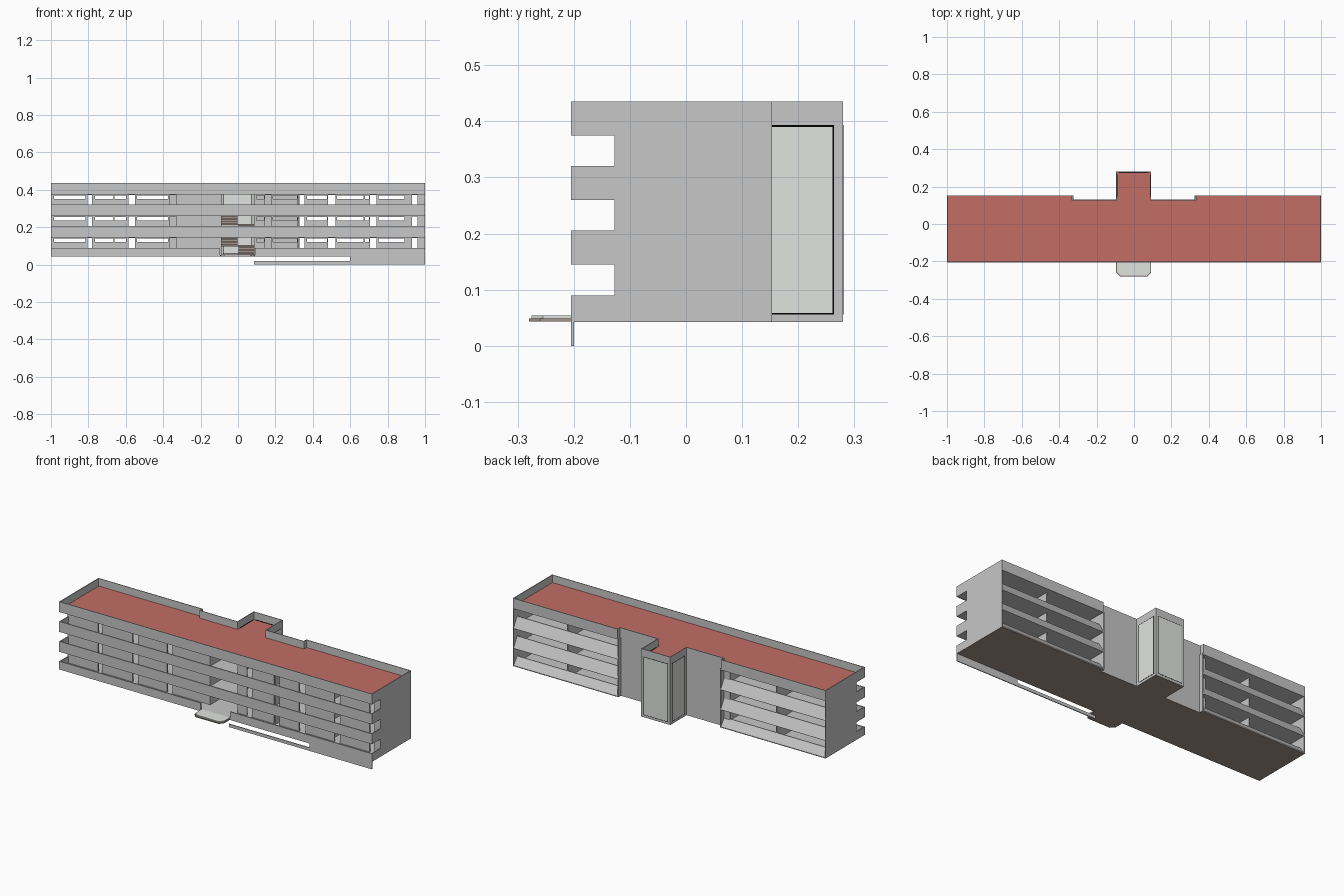
import bpy, bmesh

if "Cube" in bpy.data.objects:
    bpy.data.objects.remove(bpy.data.objects["Cube"])

def mat(name, r, g, b):
    m = bpy.data.materials.new(name)
    m.diffuse_color = (r, g, b, 1)
    m.use_nodes = True
    m.node_tree.nodes["Principled BSDF"].inputs["Base Color"].default_value = m.diffuse_color
    return m

WALL = mat("concrete grey", 0.57, 0.57, 0.57)
GLASS = mat("pale glass", 0.75, 0.77, 0.745)
ROOF = mat("roof red", 0.54, 0.155, 0.13)
BROWN = mat("stone brown", 0.37, 0.30, 0.26)
BLACK = mat("frame black", 0.0, 0.0, 0.0)

def finish(name, bm, *mats):
    bmesh.ops.recalc_face_normals(bm, faces=bm.faces)
    me = bpy.data.meshes.new(name)
    bm.to_mesh(me)
    bm.free()
    for m in mats:
        me.materials.append(m)
    ob = bpy.data.objects.new(name, me)
    bpy.context.collection.objects.link(ob)
    return ob

def boxes(name, m, items):
    """Each item is (x0, x1, y0, y1, z0, z1)."""
    bm = bmesh.new()
    for x0, x1, y0, y1, z0, z1 in items:
        if x1 - x0 < 1e-4 or z1 - z0 < 1e-4:
            continue
        vs = bmesh.ops.create_cube(bm, size=1)["verts"]
        for v in vs:
            v.co = (x1 if v.co.x > 0 else x0, y1 if v.co.y > 0 else y0, z1 if v.co.z > 0 else z0)
    return finish(name, bm, m)

def prism(name, m, pts, a, b, axis="z"):
    """Extrude a 2D profile: (x, y) along z, or (y, z) along x."""
    bm = bmesh.new()
    put = (lambda p, t: (p[0], p[1], t)) if axis == "z" else (lambda p, t: (t, p[0], p[1]))
    f = bm.faces.new([bm.verts.new(put(p, a)) for p in pts])
    ext = bmesh.ops.extrude_face_region(bm, geom=[f])["geom"]
    for v in ext:
        if isinstance(v, bmesh.types.BMVert):
            v.co[2 if axis == "z" else 0] = b
    return finish(name, bm, m)

# Levels and main lines
BASE, TOP = 0.043, 0.435
FLOORS = [0.052, 0.16, 0.275]
BANDS = [(BASE, 0.09), (0.145, 0.205), (0.26, 0.32), (0.375, TOP)]
FRONT, INNER, BACK, MID, TOWER = -0.205, -0.127, 0.153, 0.13, 0.28
SX0, SX1 = -0.095, 0.091
OUTLINE = [(-1, FRONT), (1, FRONT), (1, BACK), (.33, BACK), (.33, MID), (SX1, MID), (SX1, TOWER),
           (SX0, TOWER), (SX0, MID), (-.33, MID), (-.33, BACK), (-1, BACK)]

# Ground slab (a hair inside the walls) and roof deck
prism("ground_slab", BROWN, [(x * .999, y * .997) for x, y in OUTLINE], BASE - .0006, 0.047)
roof = prism("roof_deck", WALL, [(x * .999, y * .997) for x, y in OUTLINE], 0.376, 0.391)
roof.data.materials.append(ROOF)
for f in roof.data.polygons:
    f.material_index = int(f.normal.z > 0.9)

# Parapet around the roof
bm = bmesh.new()
lo = [bm.verts.new((x, y, 0.375)) for x, y in OUTLINE]
hi = [bm.verts.new((x, y, TOP)) for x, y in OUTLINE]
for i in range(len(OUTLINE)):
    j = (i + 1) % len(OUTLINE)
    bm.faces.new((lo[i], lo[j], hi[j], hi[i]))
par = finish("roof_parapet", bm, WALL)
sol = par.modifiers.new("thickness", "SOLIDIFY")
sol.thickness, sol.offset, sol.use_even_offset = 0.004, -1, True

# Storey floors: two wings plus the gallery in the middle
items = [(-0.995, 0.995, FRONT + .002, 0.02, 0.046, 0.052)]
for z0, z1 in ((0.145, 0.16), (0.26, 0.275)):
    items += [(-0.998, SX0, FRONT + .002, 0.122, z0, z1), (SX1, 0.998, FRONT + .002, 0.122, z0, z1),
              (SX0, SX1, FRONT + .002, 0.02, z0, z1)]
items += [(-0.995, SX0, 0.02, 0.122, 0.046, 0.052), (SX1, 0.995, 0.02, 0.122, 0.046, 0.052)]
boxes("storey_floors", WALL, items)

# Front gallery balustrades, open at the entrance
items = [(-1, 1, FRONT, FRONT + .007, a, b) for a, b in BANDS[1:3]]
items += [(-1, SX0, FRONT, FRONT + .007, *BANDS[0]), (SX1, 1, FRONT, FRONT + .007, *BANDS[0])]
boxes("gallery_balustrades", WALL, items)

# Notched end walls
prof = [(BACK, TOP), (BACK, BASE)]
for i, (a, b) in enumerate(BANDS):
    prof += [(FRONT, a), (FRONT, b)]
    if i < 3:
        prof += [(INNER, b), (INNER, BANDS[i + 1][0])]
for n, a, b in (("left", -1, -0.995), ("right", 0.995, 1)):
    prism(n + "_end_wall", WALL, prof, a, b, "x")

# Recessed front wall with doors and high strip windows
DOORS = [(-.805, -.78), (-.585, -.55), (-.365, -.33), (.145, .18), (.32, .355),
         (.48, .52), (.705, .74), (.93, .96)]
WINDOWS = [(-.985, -.815), (-.765, -.6), (-.54, -.375), (.1, .14), (.187, .315),
           (.37, .475), (.53, .7), (.75, .89)]
items = []
for i, fl in enumerate(FLOORS):
    ceil = BANDS[i + 1][0]
    ops = [(a, b, fl, ceil - .002) for a, b in DOORS] + [(a, b, ceil - .024, ceil - .006) for a, b in WINDOWS]
    ops += [(SX0, SX1, fl, ceil)]
    x = -0.995
    for a, b, z0, z1 in sorted(ops):
        items += [(x, a, INNER, INNER + .007, fl, ceil), (a, b, INNER, INNER + .007, fl, z0),
                  (a, b, INNER, INNER + .007, z1, ceil)]
        x = b
    items.append((x, 0.995, INNER, INNER + .007, fl, ceil))
boxes("gallery_wall", WALL, items)

# Room partitions and wing end walls
items = [(x, x + .006, INNER, 0.118, 0.046, 0.38) for x in (-.665, .672)]
items += [(-.33, -.324, INNER, BACK, BASE, 0.38), (.324, .33, INNER, BACK, BASE, 0.38)]
items += [(-.368, -.33, MID - .012, MID - .006, BASE, 0.38)]
boxes("partitions", WALL, items)

# Blank rear walls beside the stair tower
boxes("rear_blank_walls", WALL, [(-.33, SX0, MID - .006, MID, BASE, 0.38), (SX1, .33, MID - .006, MID, BASE, 0.38)])

# Sloping rear sill bands on both wings
for n, x0, x1 in (("left", -.995, -.33), ("right", .33, .995)):
    for i, (a, b) in enumerate(BANDS[:3]):
        prism(f"{n}_rear_sill_{i + 1}", WALL, [(BACK, a), (BACK, a + .004), (0.121, b), (0.116, b), (0.116, a)],
              x0, x1, "x")

# Stair tower walls
T = 0.006
boxes("tower_walls", WALL, [(SX0, SX0 + T, INNER, TOWER, BASE, 0.38), (SX1 - T, SX1, INNER, TOWER, BASE, 0.38),
                            (SX0, SX1, TOWER - T, TOWER, BASE, 0.38)])
boxes("tower_head", WALL, [(SX0 + .0005, SX1 - .0005, MID, TOWER - .0005, 0.374, 0.388)])

# Tall glass panels with black frames, showing inside and out
def panels(name, m, g, e):
    z0, z1 = 0.056 + g, 0.393 - g
    return boxes(name, m, [(-.08 + g, .076 - g, TOWER - T - e, TOWER + e, z0, z1),
                           (SX0 - e, SX0 + T + e, .146 + g, .264 - g, z0, z1),
                           (SX1 - T - e, SX1 + e, .146 + g, .264 - g, z0, z1)])
panels("tower_window_frames", BLACK, 0, 0.0003)
panels("tower_glass", GLASS, 0.0027, 0.0006)

# Two-flight stairs with half landings
steps, landings, N = [], [], 7
for f0, f1 in zip(FLOORS[:2], FLOORS[1:]):
    h, d = (f1 - f0) / 2, 0.17 / N
    for k in range(N):
        za, zb = f0 + h * (k + 1) / N, f0 + h + h * (k + 1) / N
        steps.append((0.003, SX1 - T, 0.02 + d * k, 0.02 + d * (k + 1), za - .013, za))
        steps.append((SX0 + T, -0.003, 0.19 - d * (k + 1), 0.19 - d * k, zb - .013, zb))
    landings.append((SX0 + T, SX1 - T, 0.19, 0.268, f0 + h - .01, f0 + h))
boxes("stair_steps", BROWN, steps)
boxes("stair_landings", WALL, landings)

# Entrance platform with clipped corners
def platform(name, m, y, inset, z0, z1):
    a, b, c = SX0 + inset, SX1 - inset, 0.02
    prism(name, m, [(a, FRONT + .006), (a, y + c), (a + c, y), (b - c, y), (b, y + c), (b, FRONT + .006)], z0, z1)
platform("entrance_step", BROWN, -0.28, 0, BASE, 0.049)
platform("entrance_platform", GLASS, -0.275, 0.003, 0.049, 0.054)

# Plinth screen under the right front, with a long slot
boxes("plinth_screen", WALL, [(0.085, 0.6, FRONT, FRONT + .005, 0, 0.018), (0.6, 1, FRONT, FRONT + .005, 0, 0.05)])
